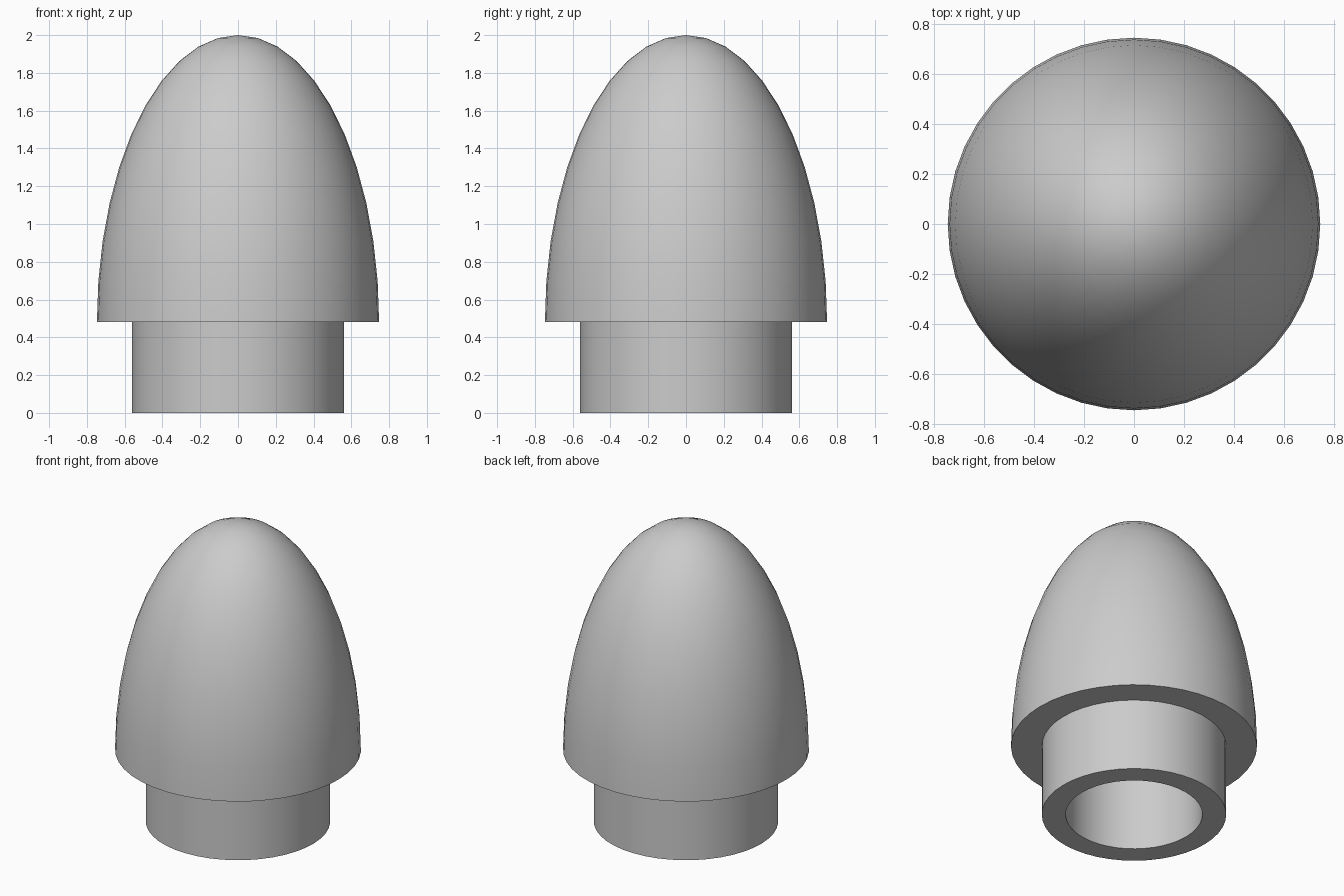
import bpy, bmesh, math

cube = bpy.data.objects.get("Cube")
if cube:
    bpy.data.objects.remove(cube, do_unlink=True)

SIDES = 44
RINGS = 11
SEAT = 0.48        # height where the cap meets the shoulder
CAP_R = 0.747
COLLAR_R = 0.56
BORE_R = 0.415

grey = bpy.data.materials.new("plain grey")
grey.use_nodes = True
colour = (0.6, 0.6, 0.6, 1)
grey.diffuse_color = colour
grey.node_tree.nodes["Principled BSDF"].inputs["Base Color"].default_value = colour


def lathe(name, profile):
    """Spin an (radius, height) profile around z into a smooth-shaded solid."""
    bm = bmesh.new()
    verts = [bm.verts.new((r, 0, z)) for r, z in profile]
    edges = [bm.edges.new(pair) for pair in zip(verts, verts[1:])]
    bmesh.ops.spin(bm, geom=verts + edges, cent=(0, 0, 0), axis=(0, 0, 1),
                   angle=math.tau, steps=SIDES, use_duplicate=False)
    bmesh.ops.remove_doubles(bm, verts=bm.verts, dist=0.0001)
    bmesh.ops.recalc_face_normals(bm, faces=bm.faces)
    mesh = bpy.data.meshes.new(name)
    bm.to_mesh(mesh)
    bm.free()
    mesh.materials.append(grey)
    obj = bpy.data.objects.new(name, mesh)
    bpy.context.collection.objects.link(obj)
    bpy.ops.object.select_all(action="DESELECT")
    obj.select_set(True)
    bpy.context.view_layer.objects.active = obj
    bpy.ops.object.shade_smooth_by_angle(angle=math.radians(30))
    return obj


# Half-ellipsoid cap with a flat underside, and a hollow shoulder closed by the cap
angles = [math.pi / 2 * i / RINGS for i in range(RINGS + 1)]
dome = [(CAP_R * math.cos(a), SEAT + (2 - SEAT) * math.sin(a)) for a in angles]
lathe("nose_cap", [(0, SEAT)] + dome)

# Tube-shaped shoulder, its top edge tucked just inside the cap
top = SEAT + 0.01
lathe("shoulder_tube", [(BORE_R, 0), (COLLAR_R, 0), (COLLAR_R, top),
                        (BORE_R, top), (BORE_R, 0)])
